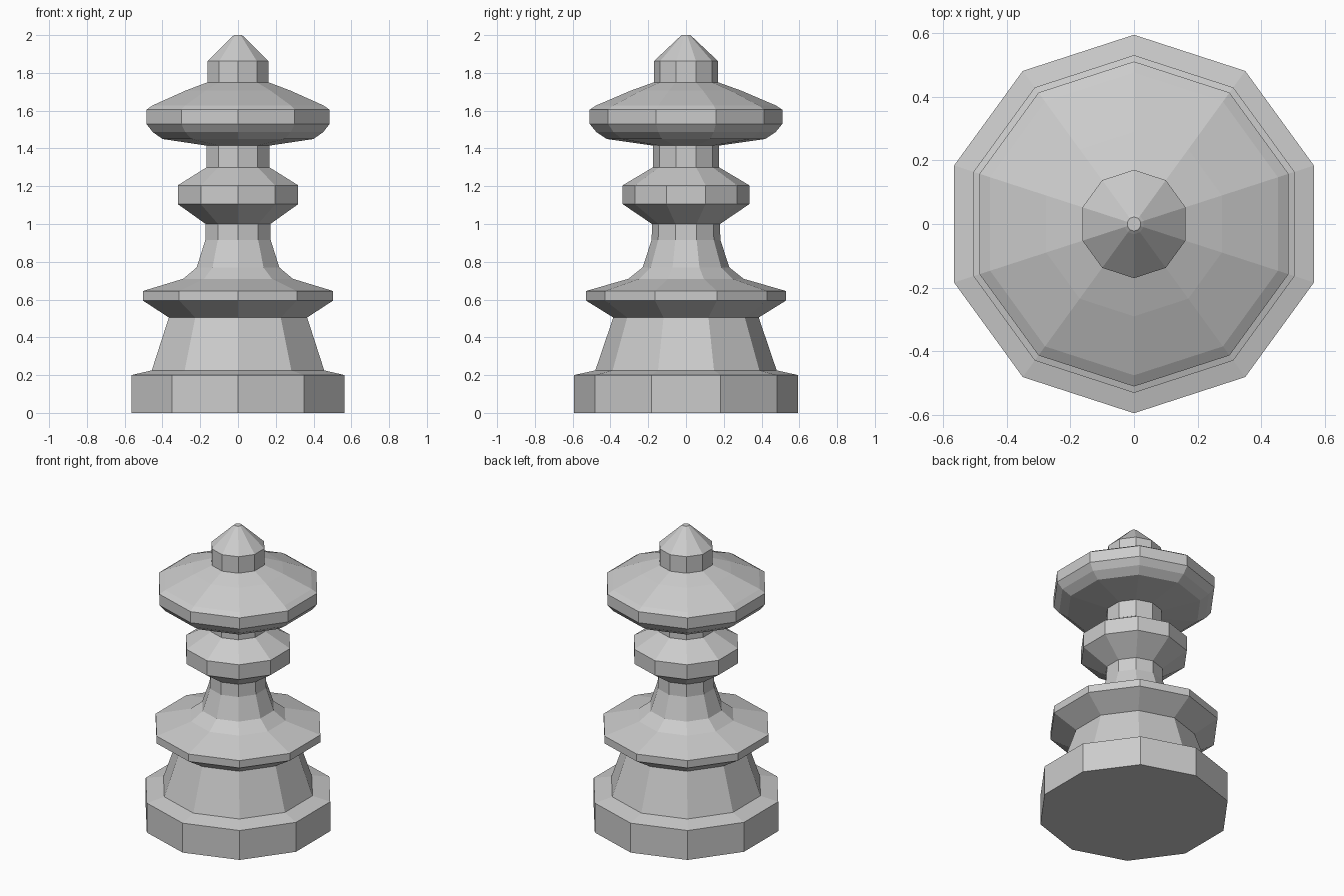
import bpy, bmesh
from math import cos, sin, tau

if "Cube" in bpy.data.objects:
    bpy.data.objects.remove(bpy.data.objects["Cube"])

SIDES = 10

# (corner radius, height) from bottom to top
PROFILE = [
    (0.594, 0.0), (0.594, 0.20), (0.48, 0.225), (0.385, 0.505),   # plinth and foot
    (0.53, 0.595), (0.53, 0.645), (0.305, 0.71),                  # lower flange
    (0.23, 0.77), (0.182, 0.915), (0.18, 1.0),                    # stem
    (0.335, 1.105), (0.335, 1.205), (0.175, 1.30),                # collar
    (0.175, 1.415), (0.42, 1.45), (0.475, 1.487), (0.51, 1.53),   # neck and cap underside
    (0.51, 1.605), (0.475, 1.628), (0.29, 1.707), (0.17, 1.75),   # cap top
    (0.17, 1.862), (0.032, 1.992), (0.022, 2.0),                  # finial
]


def lathe(name, profile, sides):
    """Closed faceted solid of revolution with a corner on the +y axis."""
    bm = bmesh.new()
    rings = []
    for r, z in profile:
        angles = [tau * (0.25 + i / sides) for i in range(sides)]
        rings.append([bm.verts.new((r * cos(a), r * sin(a), z)) for a in angles])
    for lo, hi in zip(rings, rings[1:]):
        for i in range(sides):
            j = (i + 1) % sides
            bm.faces.new((lo[i], lo[j], hi[j], hi[i]))
    bm.faces.new(rings[0][::-1])
    bm.faces.new(rings[-1])
    mesh = bpy.data.meshes.new(name)
    bm.to_mesh(mesh)
    bm.free()
    obj = bpy.data.objects.new(name, mesh)
    bpy.context.collection.objects.link(obj)
    return obj


# Whole turned piece as one watertight body
lathe("turned_piece", PROFILE, SIDES)
